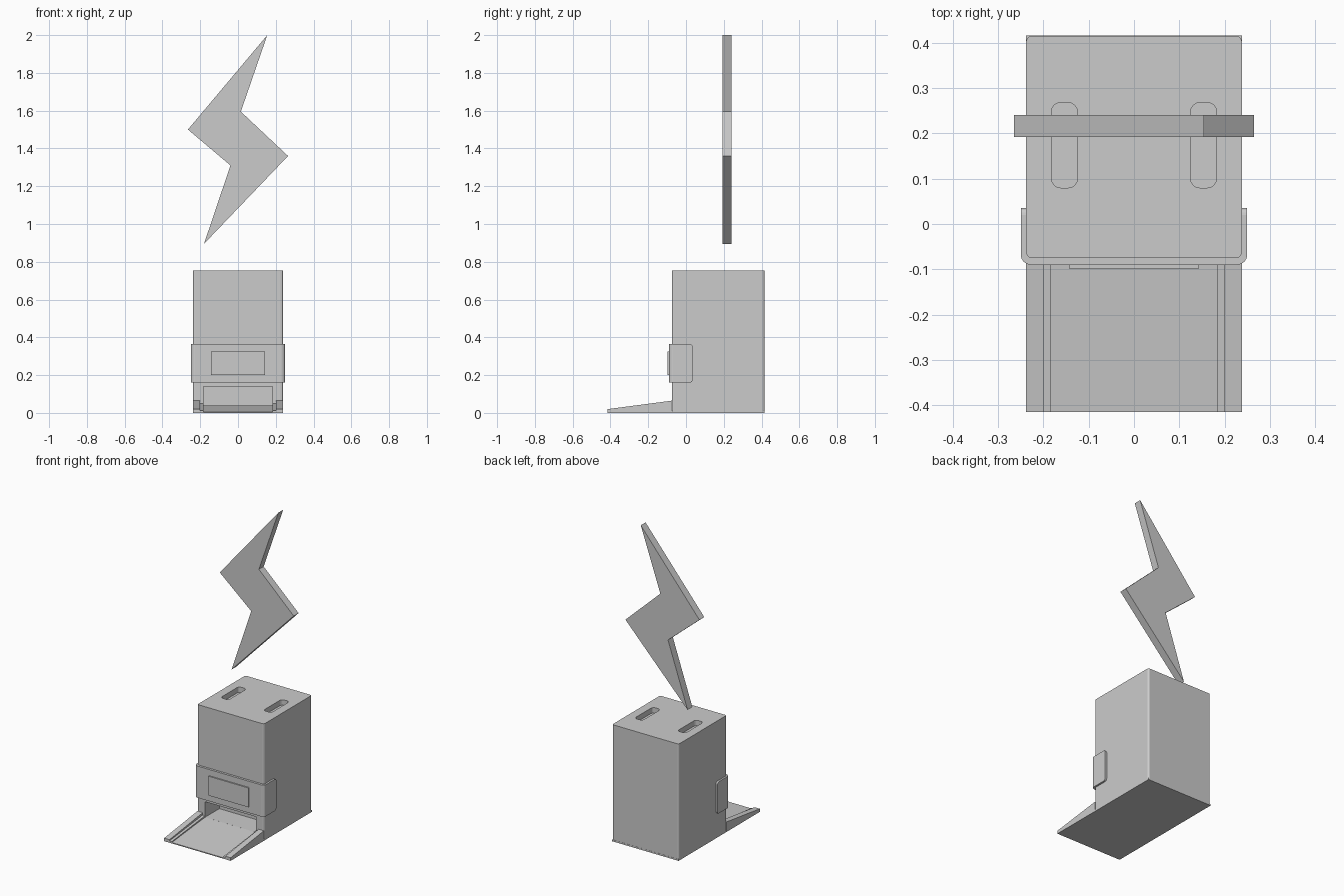
import bpy, bmesh
from mathutils import Vector

if "Cube" in bpy.data.objects:
    bpy.data.objects.remove(bpy.data.objects["Cube"])


def finish(name, bm, mat=None):
    bmesh.ops.recalc_face_normals(bm, faces=bm.faces)
    me = bpy.data.meshes.new(name)
    bm.to_mesh(me)
    bm.free()
    ob = bpy.data.objects.new(name, me)
    bpy.context.collection.objects.link(ob)
    if mat:
        me.materials.append(mat)
    return ob


def box(name, lo, hi, bevels=(), open_ends=False, mat=None):
    """Box from corner to corner; bevels = (edge test, radius, segments)."""
    bm = bmesh.new()
    bmesh.ops.create_cube(bm, size=1)
    lo, hi = Vector(lo), Vector(hi)
    for v in bm.verts:
        v.co = Vector([lo[i] if v.co[i] < 0 else hi[i] for i in range(3)])
    for test, radius, seg in bevels:
        edges = []
        for e in bm.edges:
            a, b = e.verts[0].co, e.verts[1].co
            if test((a + b) / 2, a - b):
                edges.append(e)
        bmesh.ops.bevel(bm, geom=edges, offset=radius, segments=seg,
                        profile=0.5, affect='EDGES')
    if open_ends:
        bm.normal_update()
        ends = [f for f in bm.faces if abs(f.normal.z) > 0.9]
        bmesh.ops.delete(bm, geom=ends, context='FACES_ONLY')
    return finish(name, bm, mat)


def extrude(name, points, direction):
    bm = bmesh.new()
    face = bm.faces.new([bm.verts.new(p) for p in points])
    res = bmesh.ops.extrude_face_region(bm, geom=[face], use_keep_orig=True)
    new = [g for g in res['geom'] if isinstance(g, bmesh.types.BMVert)]
    bmesh.ops.translate(bm, verts=new, vec=direction)
    return finish(name, bm)


def cut(ob, cutter):
    cutter.hide_render = True
    m = ob.modifiers.new('cut', 'BOOLEAN')
    m.operation, m.solver, m.object = 'DIFFERENCE', 'EXACT', cutter
    bpy.context.view_layer.objects.active = ob
    bpy.ops.object.modifier_apply(modifier=m.name)
    bpy.data.objects.remove(cutter)


def vertical(mid, d):
    return abs(d.x) < 1e-5 and abs(d.y) < 1e-5


white = bpy.data.materials.new('white_band')
white.diffuse_color = (0.9, 0.89, 0.87, 1)
white.use_nodes = True
white.node_tree.nodes["Principled BSDF"].inputs["Base Color"].default_value = white.diffuse_color
corner = [(vertical, 0.012, 3)]
W, Y0, Y1 = 0.238, -0.075, 0.415

# Housing: lower part with outlet, white band, lid with two slots
lower = box('lower_housing', (-W, Y0, 0), (W, Y1, 0.40), corner)
cut(lower, box('outlet_cutter', (-0.183, -0.2, 0.04), (0.183, 0.07, 0.14)))
box('light_band', (-W, Y0, 0.40), (W, Y1, 0.655), corner, True, white)
lid = box('lid', (-W, Y0, 0.655), (W, Y1, 0.755), corner)
for x in (-0.1535, 0.1535):
    cut(lid, box('slot_cutter', (x - 0.0285, 0.08, 0.72), (x + 0.0285, 0.268, 0.8),
                 [(vertical, 0.02, 4)]))

# Thin square-cornered base
box('base_plate', (-W, Y0, 0), (W, 0.416, 0.01))

# Front bezel wrapping the sides, with a raised screen
bezel = box('front_bezel', (-0.25, -0.09, 0.16), (0.25, 0.035, 0.365), [
    (lambda m, d: vertical(m, d) and m.y < 0, 0.022, 4),
    (lambda m, d: abs(d.y) < 1e-5 and abs(d.z) < 1e-5 and m.y > 0, 0.015, 4)])
box('screen', (-0.143, -0.098, 0.2), (0.143, -0.08, 0.325))


# Sloping tray with stepped side rails
def wedge(name, x0, x1, z_front, z_back):
    extrude(name, [(x0, -0.415, 0), (x0, -0.415, z_front),
                   (x0, Y0 + 0.002, z_back), (x0, Y0 + 0.002, 0)], (x1 - x0, 0, 0))


wedge('tray_floor', -0.183, 0.183, 0.006, 0.04)
for side, s in (('left', -1), ('right', 1)):
    wedge(side + '_inner_rail', s * 0.183, s * 0.2, 0.012, 0.05)
    wedge(side + '_outer_rail', s * 0.2, s * W, 0.02, 0.065)

# Floating lightning bolt
bolt = [(0.155, 2.0), (-0.265, 1.5), (-0.04, 1.31),
        (-0.18, 0.895), (0.265, 1.36), (0.015, 1.595)]
extrude('lightning_bolt', [(x, 0.192, z) for x, z in bolt], (0, 0.049, 0))
